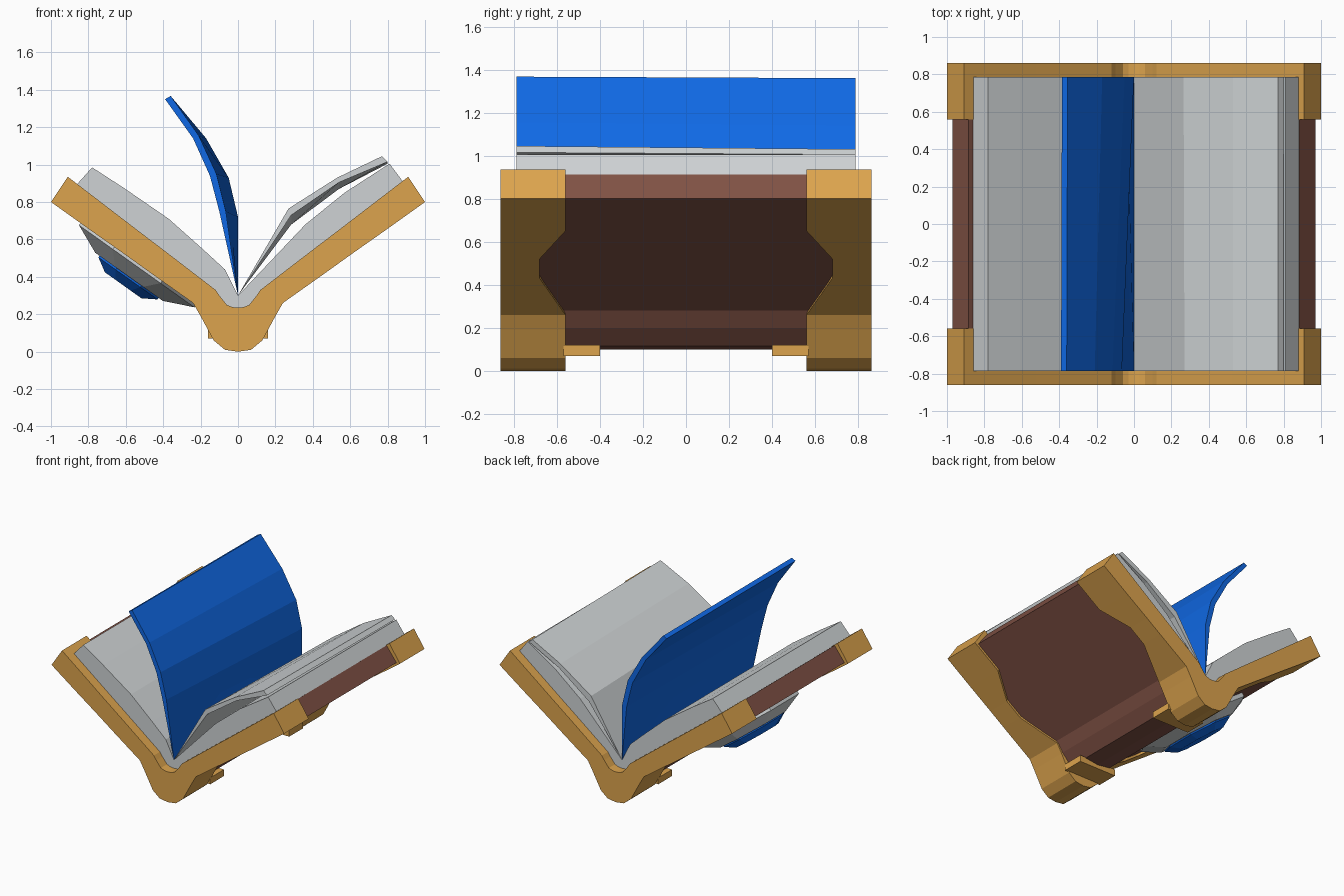
import bpy, bmesh, math
from mathutils import Matrix, Vector

if "Cube" in bpy.data.objects:
    bpy.data.objects.remove(bpy.data.objects["Cube"])


def material(name, rgb):
    m = bpy.data.materials.new(name)
    m.diffuse_color = (*rgb, 1)
    m.use_nodes = True
    m.node_tree.nodes["Principled BSDF"].inputs["Base Color"].default_value = m.diffuse_color
    return m


GOLD = material("gold", (0.72, 0.37, 0.075))
BROWN = material("brown leather", (0.22, 0.085, 0.06))
PAPER = material("pale grey paper", (0.62, 0.65, 0.66))
BLUE = material("blue", (0.005, 0.14, 0.78))


def loft(name, rings, mat, matrix=None):
    """Skin a list of closed rings of equal length and cap both ends."""
    bm = bmesh.new()
    vs = [[bm.verts.new(p) for p in ring] for ring in rings]
    n = len(vs[0])
    for a, b in zip(vs, vs[1:]):
        for i in range(n):
            j = (i + 1) % n
            bm.faces.new((a[i], a[j], b[j], b[i]))
    bm.faces.new(vs[0])
    bm.faces.new(vs[-1])
    bmesh.ops.remove_doubles(bm, verts=bm.verts, dist=1e-5)
    bmesh.ops.recalc_face_normals(bm, faces=bm.faces)
    me = bpy.data.meshes.new(name)
    bm.to_mesh(me)
    bm.free()
    me.materials.append(mat)
    ob = bpy.data.objects.new(name, me)
    if matrix:
        ob.matrix_world = matrix
    bpy.context.collection.objects.link(ob)
    return ob


def prism(name, front, mat, back=None, y=0.787):
    """Extrude an x-z outline along y, optionally changing to another outline."""
    return loft(name, [[(x, -y, z) for x, z in front],
                       [(x, y, z) for x, z in back or front]], mat)


def both_sides(half):
    """Mirror cover stations (outer point, inner point, y) across x = 0."""
    left = [((-o[0], o[1]), (-i[0], i[1]), y) for o, i, y in half[:-1]]
    return left + half[::-1]


# Gold end caps, with a stepped edge on the outside of the cover
cap = both_sides([
    ((1, .80), (.91, .935), .56), ((.79, .65), (.70, .774), .56),
    ((.605, .52), (.52, .636), .68), ((.48, .43), (.40, .545), .68),
    ((.24, .26), (.12, .33), .56), ((.20, .19), (.10, .30), .56),
    ((.13, .06), (.06, .25), .56), ((.07, .01), (.03, .238), .56),
    ((0, 0), (0, .235), .56)])
for side, label in ((-1, "front"), (1, "back")):
    loft(label + "_gold_cap",
         [[(o[0], side * .862, o[1]), (i[0], side * .862, i[1]),
           (i[0], side * y, i[1]), (o[0], side * y, o[1])] for o, i, y in cap], GOLD)
    # Gold strap under the spine
    loft(label + "_spine_strap",
         [[(x, side * .40, .07), (x, side * .57, .07),
           (x, side * .57, .12), (x, side * .40, .12)] for x in (-.16, .16)], GOLD)

# Leather cover, set in slightly from the caps
cover = both_sides([
    ((.97, .80), (.885, .912), .75), ((.24, .28), (.13, .32), .75),
    ((.19, .20), (.10, .29), .75), ((.11, .115), (.05, .235), .75),
    ((0, .10), (0, .225), .75)])
loft("leather_cover",
     [[(o[0], -y, o[1]), (i[0], -y, i[1]), (i[0], y, i[1]), (o[0], y, o[1])]
      for o, i, y in cover], BROWN)

# Page blocks
prism("left_pages", [(-.865, .89), (-.78, .985), (-.61, .875), (-.37, .71), (-.19, .55),
                     (-.07, .44), (0, .30), (0, .23), (-.06, .245), (-.12, .32)], PAPER)
prism("right_pages", [(.885, .905), (.81, 1.005), (.57, .85), (.36, .68), (0, .30),
                      (0, .23), (.06, .245), (.12, .32)], PAPER)

# Loose page lifting off the right block
prism("lifted_page",
      [(0, .30), (.27, .765), (.53, .93), (.77, 1.045), (.80, 1.015), (.54, .905), (.285, .73)],
      PAPER,
      [(0, .30), (.265, .725), (.53, .905), (.77, 1.03), (.80, 1.005), (.54, .87), (.285, .68)])

# Blue page being turned
prism("turning_page",
      [(0, .30), (-.10, .75), (-.15, .94), (-.24, 1.14), (-.39, 1.35),
       (-.36, 1.367), (-.21, 1.155), (-.115, .95), (-.065, .75)], BLUE,
      [(0, .30), (-.04, .72), (-.09, .92), (-.205, 1.13), (-.385, 1.345),
       (-.355, 1.36), (-.17, 1.14), (-.05, .93), (.0, .72)])

# Jewel on the outside of the left cover
out = Vector((-.58, 0, -.815)).normalized()
along = Vector((0, 1, 0)).cross(out)
mount = Matrix((along, Vector((0, 1, 0)), out)).transposed().to_4x4()
mount.translation = (-.533, 0, .469)


def oval(rx, ry, h, n=8):
    return [(rx * math.cos(math.tau * (k + .5) / n),
             ry * math.sin(math.tau * (k + .5) / n), h) for k in range(n)]


loft("jewel_setting", [oval(.41, .45, -.04), oval(.41, .45, .015), oval(.24, .33, .085)],
     PAPER, mount)
loft("jewel", [oval(.22, .31, .0), oval(.21, .30, .095), oval(.13, .22, .14)], BLUE, mount)
